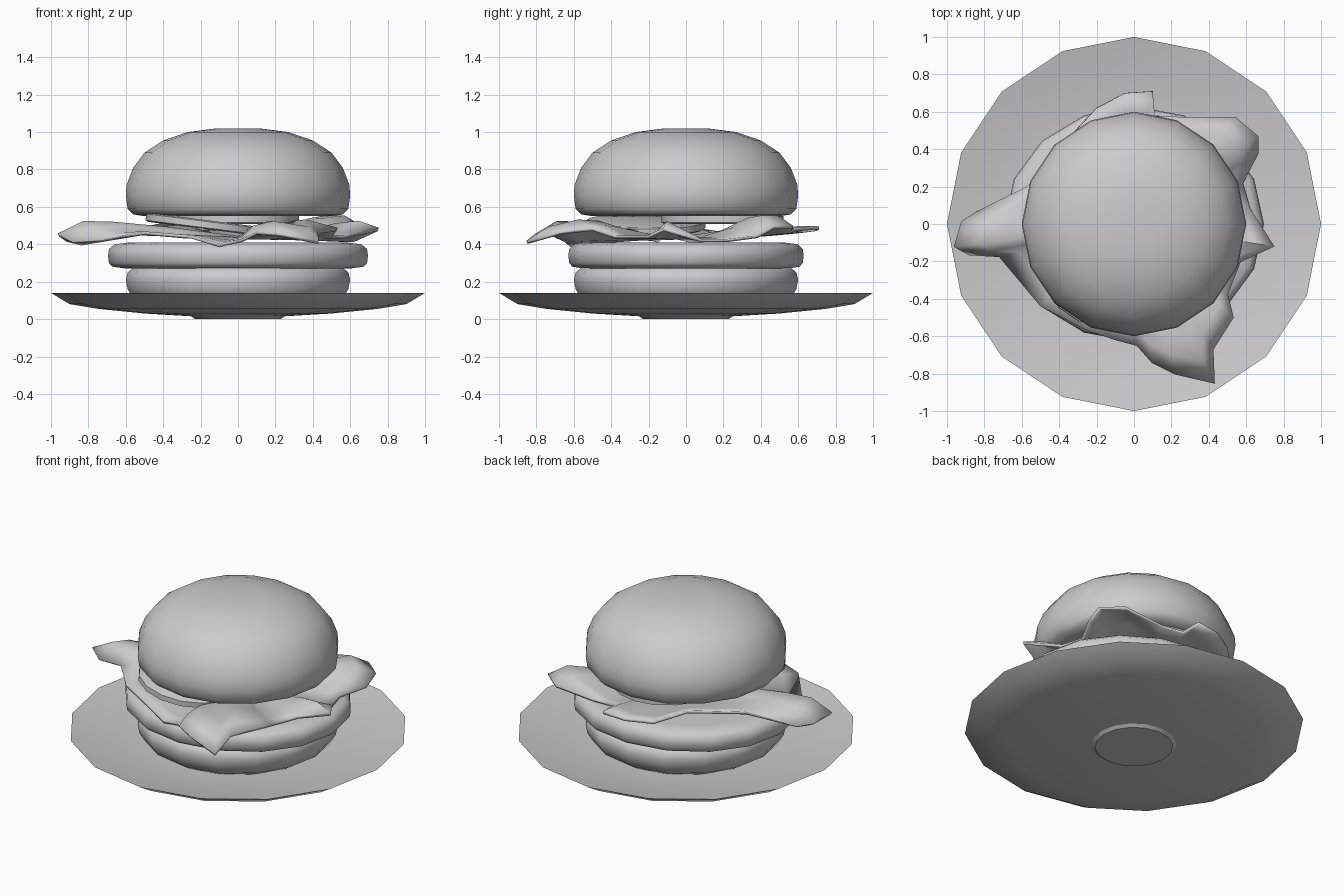
import bpy, bmesh, math
from mathutils import Vector

SIDES = 16

old = bpy.data.objects.get("Cube")
if old:
    bpy.data.objects.remove(old, do_unlink=True)


def finish(name, bm, angle=40):
    """Turn a bmesh into a smooth-shaded object with sharp edges kept."""
    bmesh.ops.recalc_face_normals(bm, faces=bm.faces)
    mesh = bpy.data.meshes.new(name)
    bm.to_mesh(mesh)
    bm.free()
    obj = bpy.data.objects.new(name, mesh)
    bpy.context.collection.objects.link(obj)
    bpy.ops.object.select_all(action='DESELECT')
    obj.select_set(True)
    bpy.context.view_layer.objects.active = obj
    bpy.ops.object.shade_smooth_by_angle(angle=math.radians(angle))
    return obj


def bridge(bm, lower, upper):
    """Join two closed rings of vertices with quads."""
    count = len(lower)
    for i in range(count):
        j = (i + 1) % count
        bm.faces.new((lower[i], lower[j], upper[j], upper[i]))


def fan(bm, ring, centre):
    """Close a ring of vertices with triangles around a centre."""
    tip = bm.verts.new(centre)
    for i in range(len(ring)):
        bm.faces.new((ring[i], ring[(i + 1) % len(ring)], tip))


def lathe(name, profile, squash=1.0, sides=SIDES, angle=40):
    """Spin a (radius, height) profile around z and close both ends."""
    bm = bmesh.new()
    rings = []
    for radius, z in profile:
        ring = []
        for i in range(sides):
            turn = math.tau * i / sides
            ring.append(bm.verts.new((radius * math.cos(turn),
                                      radius * math.sin(turn) * squash, z)))
        rings.append(ring)
    for lower, upper in zip(rings, rings[1:]):
        bridge(bm, lower, upper)
    fan(bm, rings[0], (0, 0, profile[0][1]))
    fan(bm, rings[-1], (0, 0, profile[-1][1]))
    return finish(name, bm, angle)


# Shallow plate with a small foot
lathe("plate", [(.23, 0), (.25, .015), (.5, .03), (.75, .055), (.9, .08), (1, .14),
                (.88, .115), (.7, .085), (.55, .07)], angle=30)

# Buns and patty
lathe("bottom_bun", [(.5, .07), (.56, .11), (.59, .16), (.6, .21), (.59, .25),
                     (.56, .275), (.5, .28)], angle=60)
lathe("patty", [(.6, .27), (.67, .28), (.69, .3), (.695, .34), (.69, .375),
                (.66, .4), (.58, .41)], squash=.905, angle=60)
lathe("top_bun", [(.5, .55), (.56, .56), (.59, .59), (.6, .66), (.595, .72),
                  (.56, .81), (.5, .89), (.4, .955), (.27, 1), (.13, 1.018)], angle=60)


# Two round slices under the top bun, the first one leaning
def slice_disc(name, location, lean):
    profile = [(.31, -.024), (.325, -.017), (.325, .017), (.31, .024)]
    disc = lathe(name, profile, angle=60)
    disc.location = location
    disc.rotation_euler.y = lean
    return disc


slice_disc("leaning_slice", (-.17, -.22, .505), .125)
slice_disc("flat_slice", (0, .195, .533), 0)

# Ragged lettuce leaf: outline points carry the wave height
outline = [
    (-.96, -.12, .45), (-.88, -.16, .41), (-.72, -.17, .42), (-.5, -.44, .46),
    (-.25, -.57, .44), (-.1, -.62, .395), (.02, -.65, .42), (.1, -.74, .46),
    (.22, -.8, .45), (.43, -.85, .41), (.42, -.67, .46), (.53, -.5, .48),
    (.5, -.38, .44), (.57, -.2, .44), (.75, -.12, .48), (.62, .08, .42),
    (.58, .22, .42), (.66, .38, .44), (.66, .47, .49), (.54, .57, .49),
    (.27, .57, .47), (.11, .58, .48), (.1, .71, .49), (-.05, .7, .48),
    (-.2, .62, .47), (-.34, .47, .52), (-.57, .2, .47), (-.84, .06, .4),
    (-.92, .01, .42)]
LEAF_BASE = .435


def leaf_ring(bm, scale):
    """One scaled copy of the outline; long tips arch up before they droop."""
    ring = []
    for x, y, z in outline:
        reach = Vector((x, y)).length
        arch = max(0, reach - .7) * .9 * math.sin(math.pi * scale ** 3)
        height = LEAF_BASE + (z - LEAF_BASE) * scale ** 2 + min(arch, .07)
        ring.append(bm.verts.new((x * scale, y * scale, height)))
    return ring


bm = bmesh.new()
rings = [leaf_ring(bm, scale) for scale in (.4, .7, .86, 1)]
for inner, outer in zip(rings, rings[1:]):
    bridge(bm, inner, outer)
fan(bm, rings[0], (0, 0, LEAF_BASE))
lettuce = finish("lettuce_leaf", bm, 50)
thickness = lettuce.modifiers.new("thickness", 'SOLIDIFY')
thickness.thickness = .018
thickness.offset = 0
